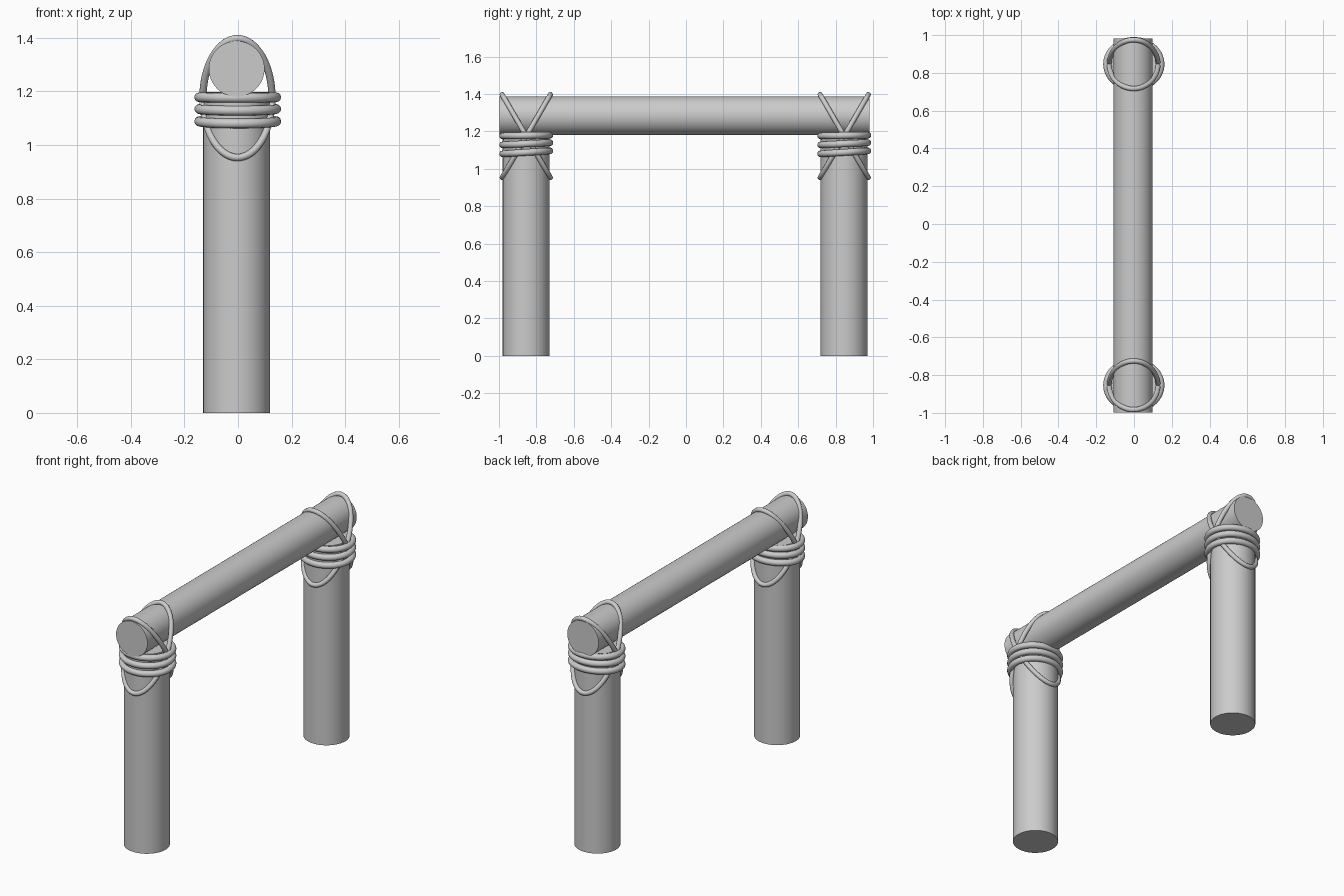
import bpy, math
from mathutils import Vector

if "Cube" in bpy.data.objects:
    bpy.data.objects.remove(bpy.data.objects["Cube"])


def log(name, radius, depth, loc, rot=(0, 0, 0)):
    bpy.ops.mesh.primitive_cylinder_add(vertices=48, radius=radius, depth=depth,
                                        location=loc, rotation=rot)
    bpy.context.object.name = name
    bpy.ops.object.shade_smooth_by_angle()


def rope_loop(name, center, axis_a, axis_b, thickness):
    """Closed elliptical rope spanned by two half-axis vectors."""
    curve = bpy.data.curves.new(name, 'CURVE')
    curve.dimensions = '3D'
    curve.bevel_depth = thickness
    curve.bevel_resolution = 4
    n = 64
    spline = curve.splines.new('POLY')
    spline.points.add(n - 1)
    spline.use_cyclic_u = True
    for i, p in enumerate(spline.points):
        t = 2 * math.pi * i / n
        v = Vector(axis_a) * math.cos(t) + Vector(axis_b) * math.sin(t)
        p.co = (*v, 1)
    spline.use_smooth = True
    obj = bpy.data.objects.new(name, curve)
    obj.location = center
    bpy.context.collection.objects.link(obj)


# Crossbeam
log("crossbeam", 0.104, 1.98, (-0.005, -0.008, 1.284), (math.pi / 2, 0, 0))

for side, y in (("front", -0.855), ("back", 0.845)):
    # Upright post
    log(side + "_post", 0.125, 1.195, (-0.005, y, 0.5975))
    # Horizontal rope wraps, slightly tilted
    for i, (z, tilt) in enumerate(((1.088, 0.008), (1.134, 0.006), (1.178, 0.002))):
        rope_loop(f"{side}_wrap_{i + 1}", (-0.001, y + 0.001, z),
                  (0.144, 0, 0), (0, 0.126, tilt), 0.018)
    # Diagonal lashings crossing over the beam
    for label, s in (("a", 1), ("b", -1)):
        rope_loop(f"{side}_diagonal_{label}", (-0.002, y + 0.001, 1.175),
                  (0.129, 0, 0), (0, s * 0.129, 0.222), 0.0135)
